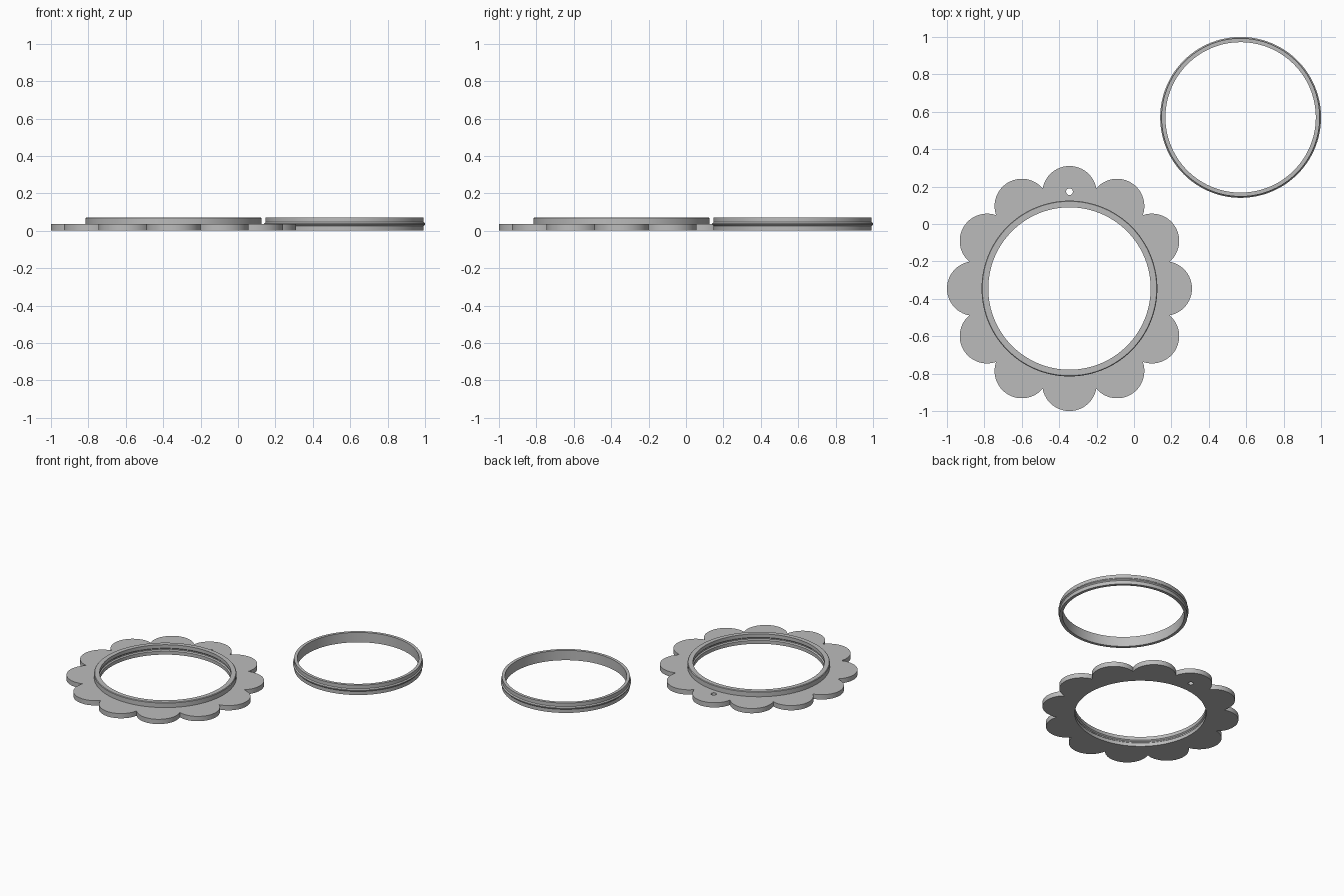
import bpy
import bmesh
from math import sin, cos, pi, radians, asin, sqrt

cube = bpy.data.objects.get("Cube")
if cube:
    bpy.data.objects.remove(cube, do_unlink=True)

SEGMENTS = 144
PETALS = 12
FLOWER = (-0.345, -0.345, 0)
HOOP = (0.57, 0.57, 0)
RIM_OUTER = 0.47
PLATE_TOP = 0.035
TOP = 0.072

# One plain grey
grey = bpy.data.materials.new("plain_grey")
grey.use_nodes = True
grey.diffuse_color = (0.5, 0.5, 0.5, 1)
grey.node_tree.nodes["Principled BSDF"].inputs["Base Color"].default_value = (0.5, 0.5, 0.5, 1)


def add_object(name, mesh, location):
    mesh.materials.clear()
    mesh.materials.append(grey)
    obj = bpy.data.objects.new(name, mesh)
    obj.location = location
    bpy.context.collection.objects.link(obj)
    bpy.ops.object.select_all(action="DESELECT")
    obj.select_set(True)
    bpy.context.view_layer.objects.active = obj
    bpy.ops.object.shade_smooth_by_angle(angle=radians(25))
    return obj


def lathe(name, profile, location):
    """Sweep a closed (radius, height) profile around the vertical axis."""
    bm = bmesh.new()
    rings = []
    for i in range(SEGMENTS):
        a = 2 * pi * i / SEGMENTS
        rings.append([bm.verts.new((r * cos(a), r * sin(a), z)) for r, z in profile])
    n = len(profile)
    for i, ring in enumerate(rings):
        nxt = rings[(i + 1) % SEGMENTS]
        for j in range(n):
            k = (j + 1) % n
            bm.faces.new((ring[j], nxt[j], nxt[k], ring[k]))
    bmesh.ops.recalc_face_normals(bm, faces=bm.faces)
    mesh = bpy.data.meshes.new(name)
    bm.to_mesh(mesh)
    bm.free()
    return add_object(name, mesh, location)


def circle(radius, count, cx=0, cy=0):
    return [(cx + radius * cos(2 * pi * i / count), cy + radius * sin(2 * pi * i / count))
            for i in range(count)]


def petal_outline(centre, radius, steps=24):
    """Scalloped outline made of overlapping circular arcs."""
    half = pi / PETALS
    notch = centre * cos(half) + sqrt(radius ** 2 - (centre * sin(half)) ** 2)
    sweep = asin(notch * sin(half) / radius)
    if notch * cos(half) < centre:
        sweep = pi - sweep
    points = []
    for p in range(PETALS):
        a = 2 * pi * p / PETALS
        for s in range(steps):
            b = a - sweep + 2 * sweep * s / steps
            points.append((centre * cos(a) + radius * cos(b),
                           centre * sin(a) + radius * sin(b)))
    return points


# Petal plate: scalloped outline with a large opening and a hanging hole
curve = bpy.data.curves.new("petal_outline", "CURVE")
curve.dimensions = "2D"
curve.fill_mode = "BOTH"
curve.extrude = PLATE_TOP / 2
for outline in (petal_outline(0.509, 0.146),
                circle(RIM_OUTER, SEGMENTS),
                circle(0.018, 32, 0, 0.518)):
    spline = curve.splines.new("POLY")
    spline.points.add(len(outline) - 1)
    spline.use_cyclic_u = True
    for point, (x, y) in zip(spline.points, outline):
        point.co = (x, y, 0, 1)
helper = bpy.data.objects.new("petal_outline", curve)
bpy.context.collection.objects.link(helper)
bpy.context.view_layer.update()
plate = bpy.data.meshes.new_from_object(
    helper.evaluated_get(bpy.context.evaluated_depsgraph_get()))
bpy.data.objects.remove(helper, do_unlink=True)
bm = bmesh.new()
bm.from_mesh(plate)
bmesh.ops.remove_doubles(bm, verts=bm.verts, dist=0.0001)
bmesh.ops.recalc_face_normals(bm, faces=bm.faces)
bm.to_mesh(plate)
bm.free()
add_object("petal_plate", plate, (FLOWER[0], FLOWER[1], PLATE_TOP / 2))

# Raised rim with a groove around its inner wall
MID = TOP / 2
lathe("flower_rim", [
    (0.434, 0), (RIM_OUTER, 0), (RIM_OUTER, TOP - 0.004), (RIM_OUTER - 0.004, TOP),
    (0.434, TOP), (0.434, MID + 0.011), (0.442, MID + 0.004),
    (0.442, MID - 0.004), (0.434, MID - 0.011)], FLOWER)

# Loose hoop with a matching ridge around its outer wall
lathe("inner_hoop", [
    (0.402, 0), (0.423, 0), (0.423, MID - 0.01), (0.43, MID - 0.003),
    (0.43, MID + 0.003), (0.423, MID + 0.01), (0.423, TOP), (0.402, TOP)], HOOP)
